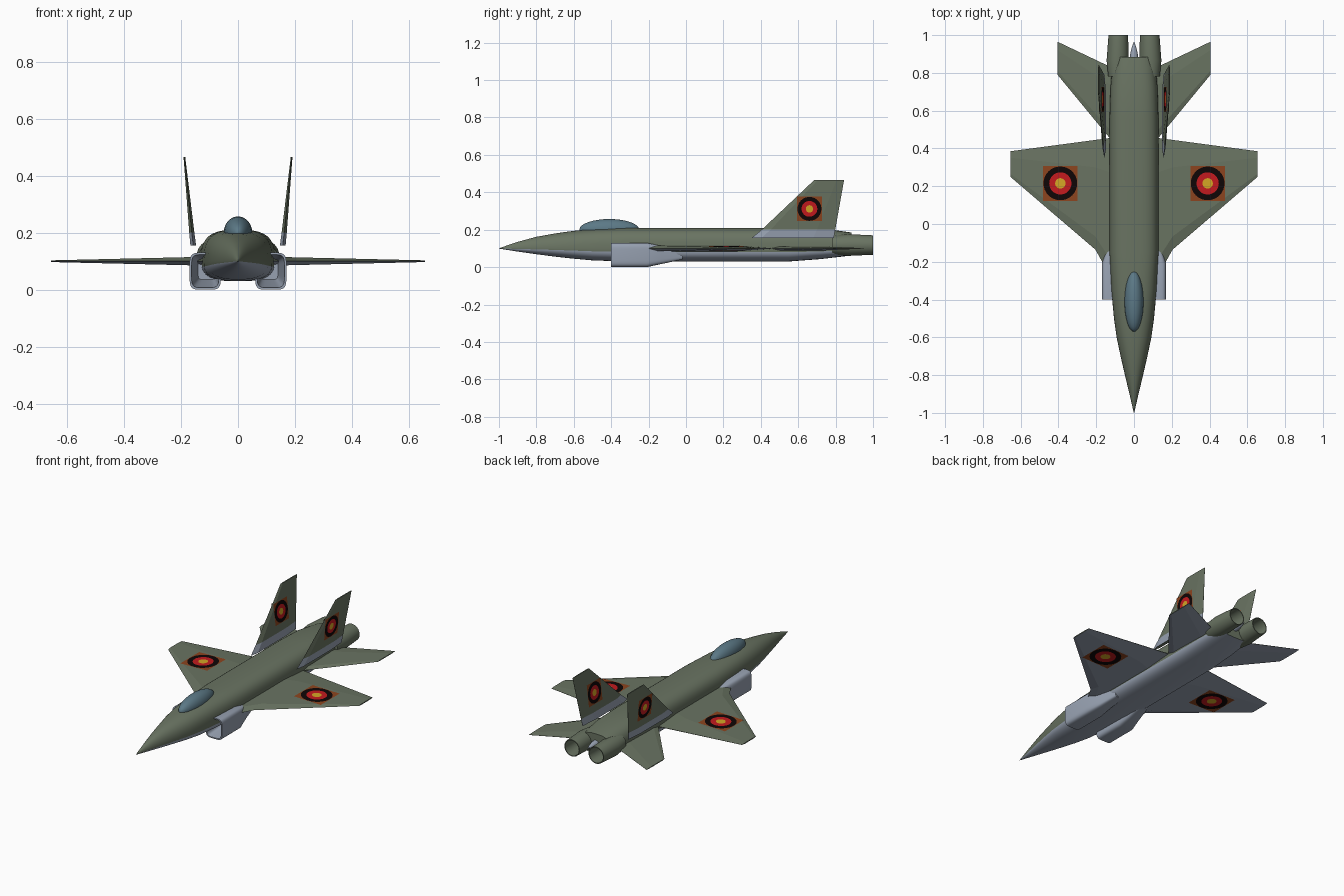
import bpy, bmesh
from math import sin, cos, pi
from mathutils import Vector

cube = bpy.data.objects.get("Cube")
if cube:
    bpy.data.objects.remove(cube, do_unlink=True)


def material(name, *srgb):
    rgba = [(c / 255) ** 2.2 for c in srgb] + [1]
    m = bpy.data.materials.new(name)
    m.use_nodes = True
    m.diffuse_color = rgba
    bsdf = m.node_tree.nodes["Principled BSDF"]
    bsdf.inputs["Base Color"].default_value = rgba
    bsdf.inputs["Roughness"].default_value = 0.7
    return m


GREEN = material("olive green", 105, 115, 98)
GREY = material("blue grey", 150, 160, 176)
GLASS = material("canopy blue", 92, 120, 133)
BROWN = material("rust brown", 140, 70, 36)
BLACK = material("black", 22, 14, 14)
RED = material("red", 195, 32, 36)
YELLOW = material("yellow", 212, 165, 42)


def finish(name, bm, mats, smooth):
    mesh = bpy.data.meshes.new(name)
    bm.to_mesh(mesh)
    bm.free()
    for m in mats:
        mesh.materials.append(m)
    ob = bpy.data.objects.new(name, mesh)
    bpy.context.collection.objects.link(ob)
    if smooth:
        bpy.ops.object.select_all(action='DESELECT')
        ob.select_set(True)
        bpy.context.view_layer.objects.active = ob
        bpy.ops.object.shade_smooth_by_angle(angle=0.6)
    return ob


def loft(name, rings, mats, rule=None, smooth=True):
    """Skin a row of closed rings and cap both ends; rule(face, k) picks the material."""
    bm = bmesh.new()
    rows = [[bm.verts.new(p) for p in ring] for ring in rings]
    n = len(rows[0])
    faces = []
    for a, b in zip(rows, rows[1:]):
        for k in range(n):
            j = (k + 1) % n
            faces.append((bm.faces.new((a[k], a[j], b[j], b[k])), k))
    bm.faces.new(rows[0])
    bm.faces.new(rows[-1])
    bmesh.ops.recalc_face_normals(bm, faces=bm.faces)
    bm.normal_update()
    if rule:
        for f, k in faces:
            f.material_index = rule(f, k)
    return finish(name, bm, mats, smooth)


def oval(y, x, z, w, top, bottom, n=2, segs=40):
    """Superellipse ring across the y axis."""
    pts = []
    for k in range(segs):
        c, s = cos(2 * pi * k / segs), sin(2 * pi * k / segs)
        dx = abs(c) ** (2 / n) * (1 if c > 0 else -1)
        dz = abs(s) ** (2 / n) * (top if s > 0 else -bottom)
        pts.append((x + w * dx, y, z + dz))
    return pts


# Fuselage: y, half width, top z, bottom z, squareness
stations = [(-1, .001, .101, .099, 2), (-.9, .024, .135, .083, 2), (-.8, .048, .162, .069, 2.1),
            (-.7, .071, .18, .056, 2.2), (-.6, .092, .194, .045, 2.4), (-.5, .106, .203, .036, 2.6),
            (-.35, .12, .21, .031, 2.8), (-.15, .13, .21, .03, 3), (.55, .13, .21, .03, 3),
            (.72, .125, .208, .043, 2.9), (.885, .112, .185, .062, 2.7)]
# grey belly: everything below the first facet under the waistline
loft("fuselage", [oval(y, 0, .1, w, t - .1, .1 - b, n) for y, w, t, b, n in stations],
     [GREEN, GREY], lambda f, k: 1 if 21 <= k <= 38 else 0)

# Canopy
loft("canopy", [oval(-.41 - .16 * cos(a), 0, .2, .05 * sin(a), .057 * sin(a), .03 * sin(a))
                for a in [.02 + (pi - .04) * i / 16 for i in range(17)]], [GLASS])

# Tail cone between the nozzles
loft("tail_cone", [oval(y, 0, .125, r, r, r, segs=16)
                   for y, r in ((.86, .022), (.9, .02), (.935, .012), (.965, .001))], [GREY])


def roundel(name, center, u, v, n, half):
    """Thin square plate with concentric coloured rings."""
    bm = bmesh.new()
    rows = []
    for r in (.3, .64, .97, None):
        row = []
        for k in range(32):
            c, s = cos(2 * pi * k / 32), sin(2 * pi * k / 32)
            d = half * (r or 1 / max(abs(c), abs(s)))
            row.append(bm.verts.new(center + u * d * c + v * d * s))
        rows.append(row)
    bm.faces.new(rows[0])
    for i, (a, b) in enumerate(zip(rows, rows[1:])):
        for k in range(32):
            j = (k + 1) % 32
            bm.faces.new((a[k], b[k], b[j], a[j])).material_index = i + 1
    bm.normal_update()
    for f in bm.faces:
        if f.normal.dot(n) < 0:
            f.normal_flip()
    finish(name, bm, [YELLOW, RED, BLACK, BROWN], False)


def panel(name, sections, n, rule):
    """Aerofoil surface; each section is x, z, leading y, trailing y, thickness."""
    rings = []
    for x, z, lead, trail, t in sections:
        def at(f, h):
            return Vector((x, lead + (trail - lead) * f, z)) + n * t * h
        rings.append([at(0, 0), at(.12, .5), at(.75, .5), at(1, .04),
                      at(1, -.04), at(.75, -.5), at(.12, -.5)])
    loft(name, rings, [GREEN, GREY], rule, smooth=False)


def marked(name, a, b, f, y, n, half):
    """Roundels on both faces of the panel between sections a and b."""
    for label, m in (("first", n), ("second", -n)):
        pa, pb = (Vector((s[0], 0, s[1])) + m * s[4] / 2 for s in (a, b))
        c = pa.lerp(pb, f) + m * .001
        c.y = y
        roundel(name + "_" + label, c, Vector((0, 1, 0)), (pb - pa).normalized(), m, half)


def underside(f, k):
    return 1 if f.normal.z < 0 else 0


def fin_base(f, k):
    return 1 if f.calc_center_median().z < .2 else 0


UP = Vector((0, 0, 1))
for side, s in (("left", 1), ("right", -1)):
    # Main wing
    wing = [(s * .1, .1, -.32, .459, .032), (s * .205, .1, -.135, .445, .027),
            (s * .655, .1, .25, .385, .006)]
    panel(side + "_wing", wing, UP, underside)
    marked(side + "_wing_roundel", wing[1], wing[2], (.39 - .205) / .45, .215, UP, .092)

    # Tailplane
    panel(side + "_tailplane", [(s * .1, .1, .42, .82, .022), (s * .405, .1, .79, .965, .005)],
          UP, underside)

    # Canted tail fin with grey root
    fin = [(s * .157, .155, .35, .79, .02), (s * .162, .2, .405, .798, .018),
           (s * .188, .465, .685, .845, .006)]
    panel(side + "_fin", fin, Vector((s, 0, 0)), fin_base)
    marked(side + "_fin_roundel", fin[1], fin[2], .42, .66, Vector((s, 0, 0)), .066)

    # Hollow air intake, fairing back into the body
    duct = [(-.02, .09, .07, .03, .03), (-.13, .105, .065, .042, .048), (-.21, .115, .065, .055, .065),
            (-.4, .115, .065, .055, .065), (-.4, .115, .065, .048, .058), (-.2, .11, .07, .03, .035)]
    loft(side + "_intake", [oval(y, s * x, z, w, h, h, 5) for y, x, z, w, h in duct], [GREY])

    # Hollow exhaust nozzle
    pipe = [(.78, .086, .05), (.865, .087, .058), (1, .083, .052), (1, .083, .047), (.89, .085, .045)]
    loft(side + "_nozzle", [oval(y, s * x, .118, r, r, r, segs=32) for y, x, r in pipe], [GREEN])
